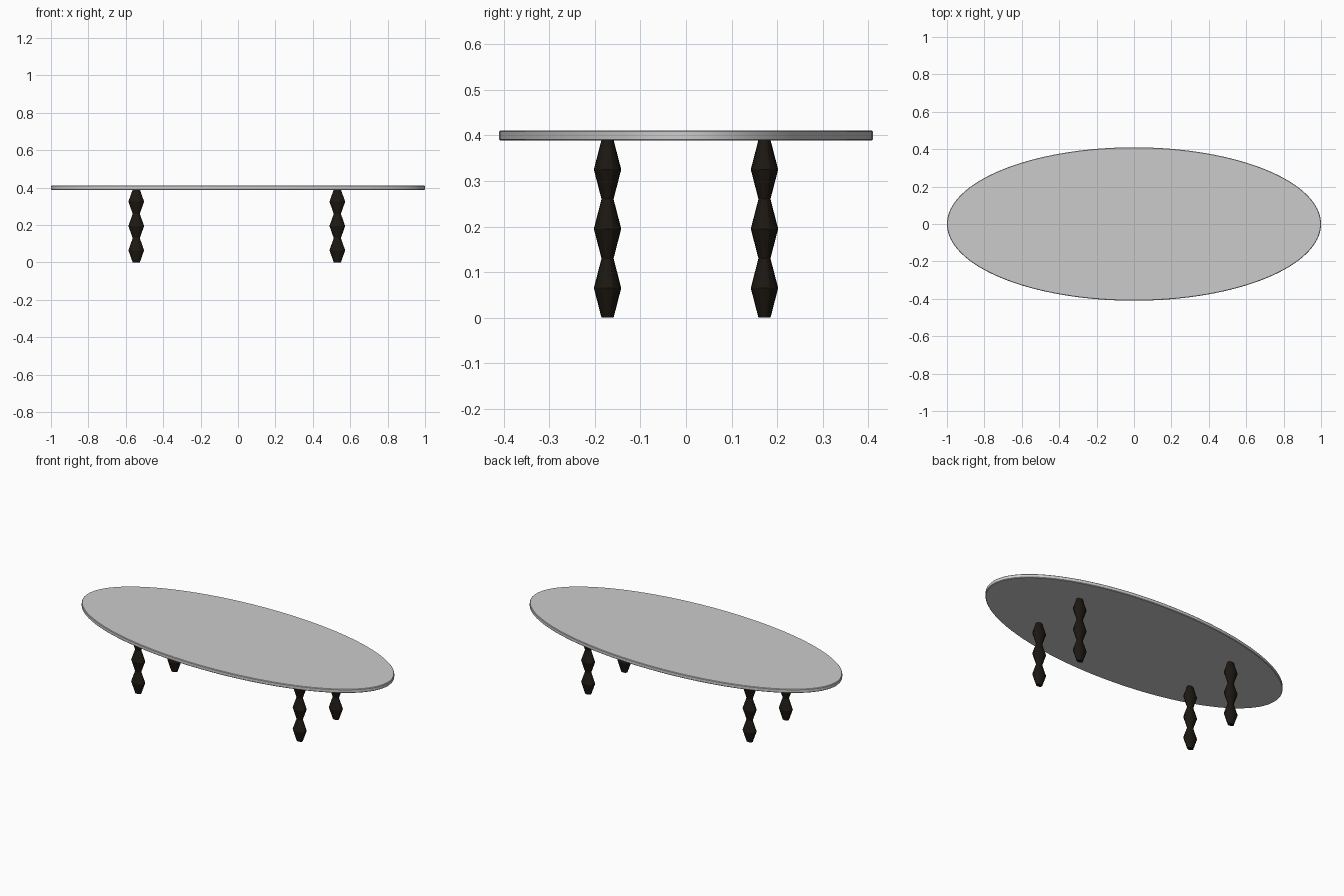
import bpy, bmesh
from math import cos, sin, pi, radians

if "Cube" in bpy.data.objects:
    bpy.data.objects.remove(bpy.data.objects["Cube"])


def lathe(name, rings, sides, center=(0, 0)):
    """Stack elliptical rings (rx, ry, z) into a closed solid."""
    bm = bmesh.new()
    loops = [[bm.verts.new((rx * cos(2 * pi * i / sides), ry * sin(2 * pi * i / sides), z))
              for i in range(sides)] for rx, ry, z in rings]
    for a, b in zip(loops, loops[1:]):
        for i in range(sides):
            j = (i + 1) % sides
            bm.faces.new((a[i], a[j], b[j], b[i]))
    bm.faces.new(loops[0][::-1])
    bm.faces.new(loops[-1])
    mesh = bpy.data.meshes.new(name)
    bm.to_mesh(mesh)
    bm.free()
    ob = bpy.data.objects.new(name, mesh)
    ob.location = (*center, 0)
    bpy.context.collection.objects.link(ob)
    return ob


def smooth(ob, angle):
    bpy.ops.object.select_all(action='DESELECT')
    ob.select_set(True)
    bpy.context.view_layer.objects.active = ob
    bpy.ops.object.shade_smooth_by_angle(angle=radians(angle))


# Oval top with a slightly eased rim
b = 0.003
top = lathe("table_top", [(1 - b, 0.41 - b, 0.388), (1, 0.41, 0.388 + b),
                          (1, 0.41, 0.411 - b), (1 - b, 0.41 - b, 0.411)], 128)
smooth(top, 30)

# Dark faceted legs: three stacked double cones
dark = bpy.data.materials.new("dark_wood")
dark.diffuse_color = (0.012, 0.009, 0.006, 1)
dark.use_nodes = True
dark.node_tree.nodes["Principled BSDF"].inputs["Base Color"].default_value = dark.diffuse_color
step = 0.39 / 6
rings = [(0.042, 0.03, i * step) if i % 2 else (0.019, 0.0132, i * step) for i in range(7)]
for side, x in (("left", -0.544), ("right", 0.531)):
    for end, y in (("front", -0.172), ("back", 0.172)):
        leg = lathe(f"{end}_{side}_leg", rings, 16, (x, y))
        leg.data.materials.append(dark)
        smooth(leg, 25)
